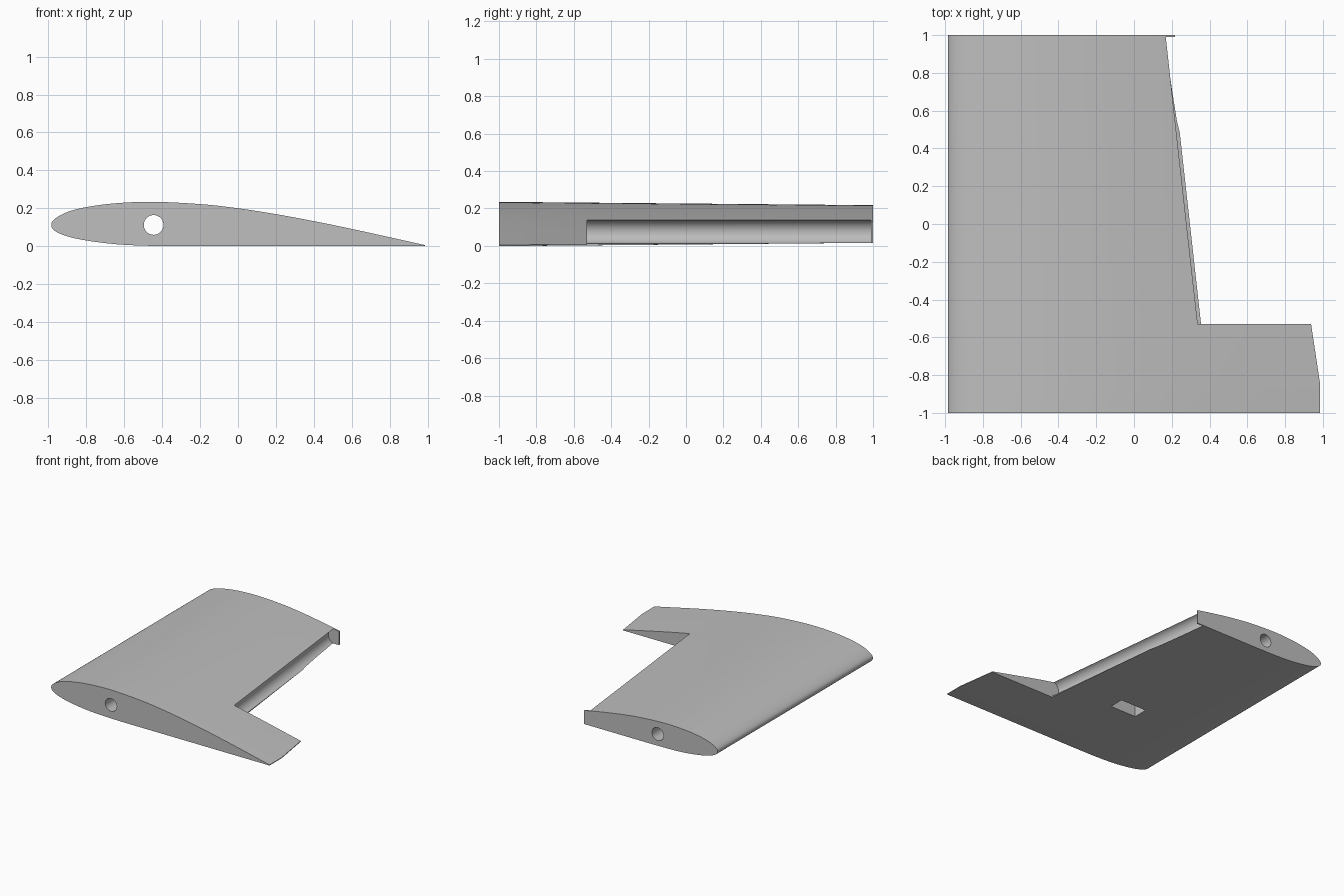
import bpy
import bmesh
import math
from mathutils import Vector

cube = bpy.data.objects.get("Cube")
if cube:
    bpy.data.objects.remove(cube, do_unlink=True)

grey = bpy.data.materials.new("plain_grey")
grey.use_nodes = True
colour = (0.52, 0.52, 0.52, 1)
grey.diffuse_color = colour
grey.node_tree.nodes["Principled BSDF"].inputs["Base Color"].default_value = colour


def smooth_path(points, steps=5):
    """Round off an open run of points with a Catmull-Rom curve."""
    pts = [Vector(p) for p in points]
    pts = [2 * pts[0] - pts[1]] + pts + [2 * pts[-1] - pts[-2]]
    out = []
    for a, b, c, d in zip(pts, pts[1:], pts[2:], pts[3:]):
        for i in range(steps):
            t = i / steps
            out.append(0.5 * (2 * b + (c - a) * t + (2 * a - 5 * b + 4 * c - d) * t * t
                              + (3 * b - a - 3 * c + d) * t ** 3))
    return out + [pts[-2]]


def loft(name, sections):
    """Skin a closed solid through matching rings of points."""
    bm = bmesh.new()
    rings = [[bm.verts.new(p) for p in ring] for ring in sections]
    n = len(rings[0])
    for r, s in zip(rings, rings[1:]):
        for i in range(n):
            j = (i + 1) % n
            bm.faces.new((r[i], r[j], s[j], s[i]))
    bm.faces.new(rings[0])
    bm.faces.new(rings[-1])
    bmesh.ops.recalc_face_normals(bm, faces=bm.faces)
    mesh = bpy.data.meshes.new(name)
    bm.to_mesh(mesh)
    bm.free()
    mesh.materials.append(grey)
    obj = bpy.data.objects.new(name, mesh)
    bpy.context.collection.objects.link(obj)
    return obj


def box(name, x0, x1, y0, y1, z0, z1):
    return loft(name, [[(x0, y, z0), (x1, y, z0), (x1, y, z1), (x0, y, z1)]
                       for y in (y0, y1)])


# Flat-bottomed wing section, trailing edge over the nose and back underneath
airfoil = smooth_path([
    (0.985, 0.006), (0.8, 0.047), (0.6, 0.091), (0.4, 0.132), (0.2, 0.169),
    (0, 0.2), (-0.2, 0.222), (-0.45, 0.234), (-0.65, 0.226), (-0.8, 0.206),
    (-0.9, 0.18), (-0.965, 0.145), (-0.985, 0.112), (-0.965, 0.08),
    (-0.9, 0.052), (-0.8, 0.03), (-0.65, 0.011), (-0.5, 0.003), (-0.3, 0),
    (0, 0), (0.4, 0), (0.985, 0)])

# Wing panel: straight at the root, then tapered towards the nose line
NOSE_X, NOSE_Z = -0.985, 0.118
wing = loft("wing_panel", [
    [(NOSE_X + (p.x - NOSE_X) * s, y, NOSE_Z + (p.y - NOSE_Z) * s) for p in airfoil]
    for y, s in ((-1, 1), (-0.845, 1), (1, 0.859))])

# Aileron bay: round-nosed cutter following the slanted hinge line
RADIUS, MID_Z = 0.064, 0.076
nose = [(-RADIUS * math.sin(math.pi * i / 24), MID_Z + RADIUS * math.cos(math.pi * i / 24))
        for i in range(25)]
bay_profile = [(1.2, 0.4), (0, 0.4)] + nose + [(0, -0.2), (1.2, -0.2)]
bay = loft("bay_cutter", [[(hinge + x, y, z) for x, z in bay_profile]
                          for y, hinge in ((-0.53, 0.355), (0.99, 0.186))])

# Everything behind the thin tip rib
rib_trim = box("rib_trim_cutter", 0.218, 1.5, 0.95, 1.2, -0.3, 0.5)

# Spar tube hole, running from root to tip
spar = loft("spar_cutter", [
    [(-0.445 + 0.052 * math.cos(math.tau * i / 40), y, 0.112 + 0.052 * math.sin(math.tau * i / 40))
     for i in range(40)] for y in (-1.2, 1.2)])

# Servo pocket in the underside
pocket = box("pocket_cutter", -0.31, -0.075, -0.355, -0.235, -0.2, 0.14)

bpy.context.view_layer.objects.active = wing
for cutter in (bay, rib_trim, spar, pocket):
    cutter.hide_render = True
    mod = wing.modifiers.new(cutter.name, 'BOOLEAN')
    mod.operation = 'DIFFERENCE'
    mod.solver = 'EXACT'
    mod.object = cutter
    bpy.ops.object.modifier_apply(modifier=mod.name)
    bpy.data.objects.remove(cutter, do_unlink=True)

bpy.ops.object.select_all(action='DESELECT')
wing.select_set(True)
bpy.ops.object.shade_smooth_by_angle(angle=math.radians(30))
